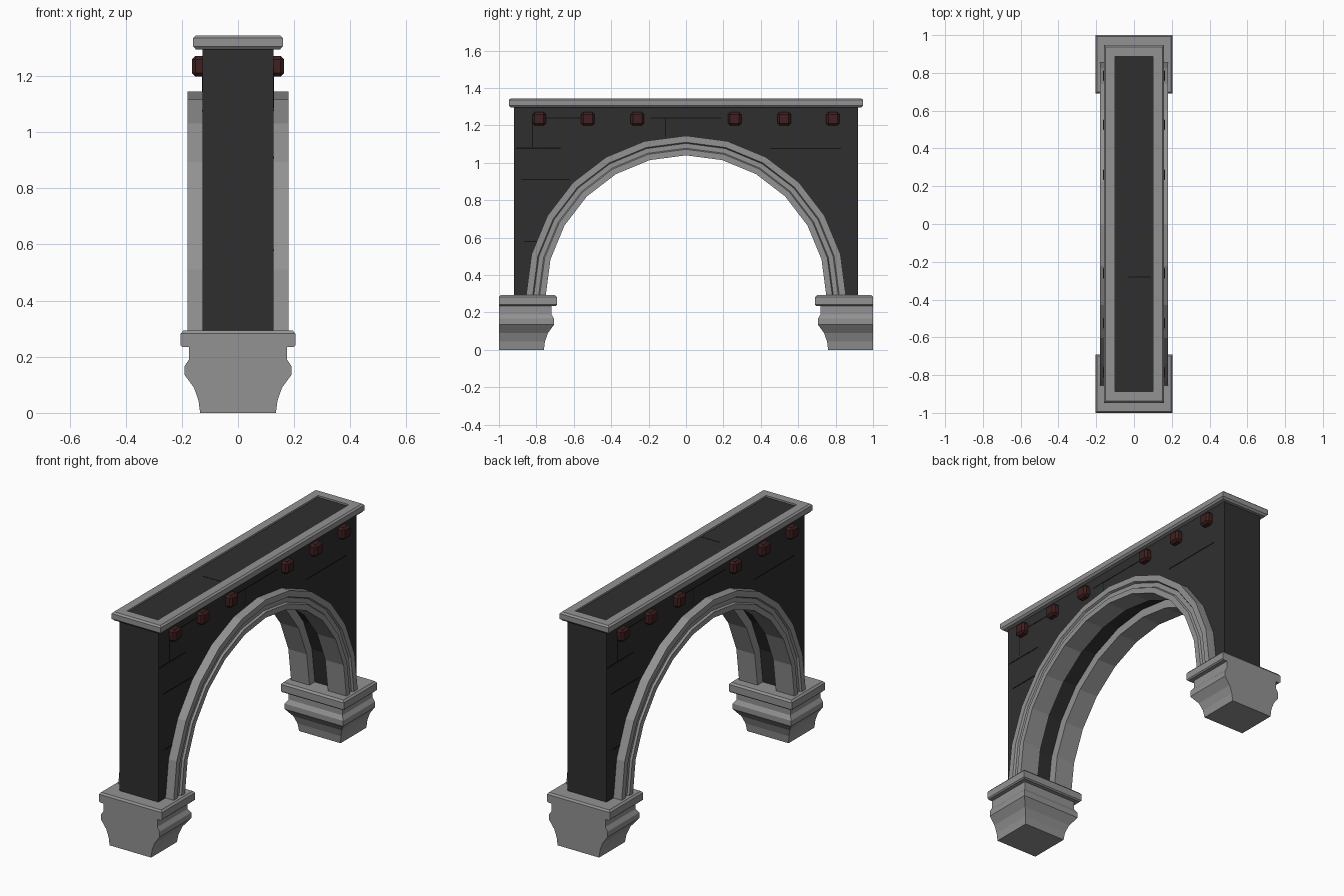
import bpy, bmesh, math

cube = bpy.data.objects.get("Cube")
if cube:
    bpy.data.objects.remove(cube, do_unlink=True)


def material(name, r, g, b):
    m = bpy.data.materials.new(name)
    m.use_nodes = True
    m.diffuse_color = (r, g, b, 1)
    m.node_tree.nodes["Principled BSDF"].inputs["Base Color"].default_value = (r, g, b, 1)
    return m


STONE = material("grey stone", 0.29, 0.29, 0.29)
WALL = material("dark masonry", 0.028, 0.028, 0.028)
RED = material("dark red iron", 0.05, 0.014, 0.014)
CRACK = material("black crack", 0.006, 0.006, 0.006)


def finish(name, bm, *mats):
    bmesh.ops.recalc_face_normals(bm, faces=bm.faces)
    mesh = bpy.data.meshes.new(name)
    bm.to_mesh(mesh)
    bm.free()
    for m in mats:
        mesh.materials.append(m)
    ob = bpy.data.objects.new(name, mesh)
    bpy.context.collection.objects.link(ob)
    return ob


def skin(rings):
    """Join equal closed loops of points into a capped solid."""
    bm = bmesh.new()
    loops = [[bm.verts.new(p) for p in ring] for ring in rings]
    for a, b in zip(loops, loops[1:]):
        for i in range(len(a)):
            j = (i + 1) % len(a)
            bm.faces.new((a[i], a[j], b[j], b[i]))
    bm.faces.new(loops[0])
    bm.faces.new(loops[-1])
    return bm


def rect(hx, y0, y1, z):
    return [(-hx, y0, z), (hx, y0, z), (hx, y1, z), (-hx, y1, z)]


def box(name, x, y, z, size, mat, bevel=0):
    bm = bmesh.new()
    bmesh.ops.create_cube(bm, size=1)
    bmesh.ops.scale(bm, vec=size, verts=bm.verts)
    bmesh.ops.translate(bm, vec=(x, y, z), verts=bm.verts)
    if bevel:
        bmesh.ops.bevel(bm, geom=bm.edges[:], offset=bevel, segments=1, affect='EDGES')
    return finish(name, bm, mat)


SPRING = 0.29       # height where the arch starts
STEPS = 12
ANGLES = [math.pi * i / STEPS for i in range(STEPS + 1)]

# Wall with the arch opening
outline = [(0.92, SPRING), (0.92, 1.32), (-0.92, 1.32), (-0.92, SPRING)]
outline += [(-0.8 * math.cos(a), SPRING + 0.8 * math.sin(a)) for a in ANGLES]
bm = skin([[(x, y, z) for y, z in outline] for x in (-0.127, 0.127)])
finish("wall", bm, WALL)

# Grooved arch bands, one per side
section = [(0.06, 0.75), (0.18, 0.75), (0.18, 0.782), (0.168, 0.788),
           (0.168, 0.814), (0.18, 0.82), (0.18, 0.855), (0.06, 0.855)]
for side, label in ((1, "left"), (-1, "right")):
    rings = [[(side * x, r * math.cos(a), SPRING + r * math.sin(a)) for x, r in section]
             for a in ANGLES]
    finish(label + "_arch_band", skin(rings), STONE)

# Moulded plinths: flat outer end, profile on the other three sides (flare, height)
flare = [(0, 0), (0.006, 0.045), (0.022, 0.09), (0.055, 0.135), (0.055, 0.167),
         (0.04, 0.19), (0.04, 0.235), (0.063, 0.235), (0.07, 0.242),
         (0.07, 0.282), (0.06, 0.293)]
for side, label in ((1, "back"), (-1, "front")):
    rings = [rect(0.135 + d, side * (0.76 - d), side * (0.992 if z > 0.29 else 1), z)
             for d, z in flare]
    finish(label + "_plinth", skin(rings), STONE)

# Coping frame with a sunken dark top panel
coping = [(0.10, 1.335), (0.10, 1.345), (0.15, 1.345), (0.16, 1.336),
          (0.16, 1.306), (0.15, 1.295)]
bm = skin([rect(h, -h - 0.787, h + 0.787, z) for h, z in coping])
bm.faces.ensure_lookup_table()
bm.faces[-2].material_index = 1
finish("coping", bm, STONE, WALL)

# Chamfered iron blocks under the coping
for side, label in ((1, "left"), (-1, "right")):
    for i, y in enumerate((-0.785, -0.525, -0.26, 0.26, 0.525, 0.785)):
        box(f"{label}_iron_block_{i + 1}", side * 0.139, y, 1.235,
            (0.05, 0.072, 0.072), RED, 0.012)

# Thin masonry cracks: centre y, centre z, length, height
cracks = [(-0.79, 1.078, 0.24, 0.006), (-0.75, 0.91, 0.26, 0.006),
          (-0.83, 0.58, 0.07, 0.006), (0, 1.24, 0.38, 0.004),
          (-0.11, 1.19, 0.004, 0.1), (-0.82, 1.16, 0.005, 0.15),
          (0.64, 1.077, 0.38, 0.005), (-0.68, 1.24, 0.24, 0.004)]
for side, label in ((1, "left"), (-1, "right")):
    for i, (y, z, length, height) in enumerate(cracks):
        box(f"{label}_crack_{i + 1}", side * 0.127, side * y, z,
            (0.003, length, height), CRACK)
box("top_crack", 0.03, -0.28, 1.335, (0.12, 0.005, 0.002), CRACK)
